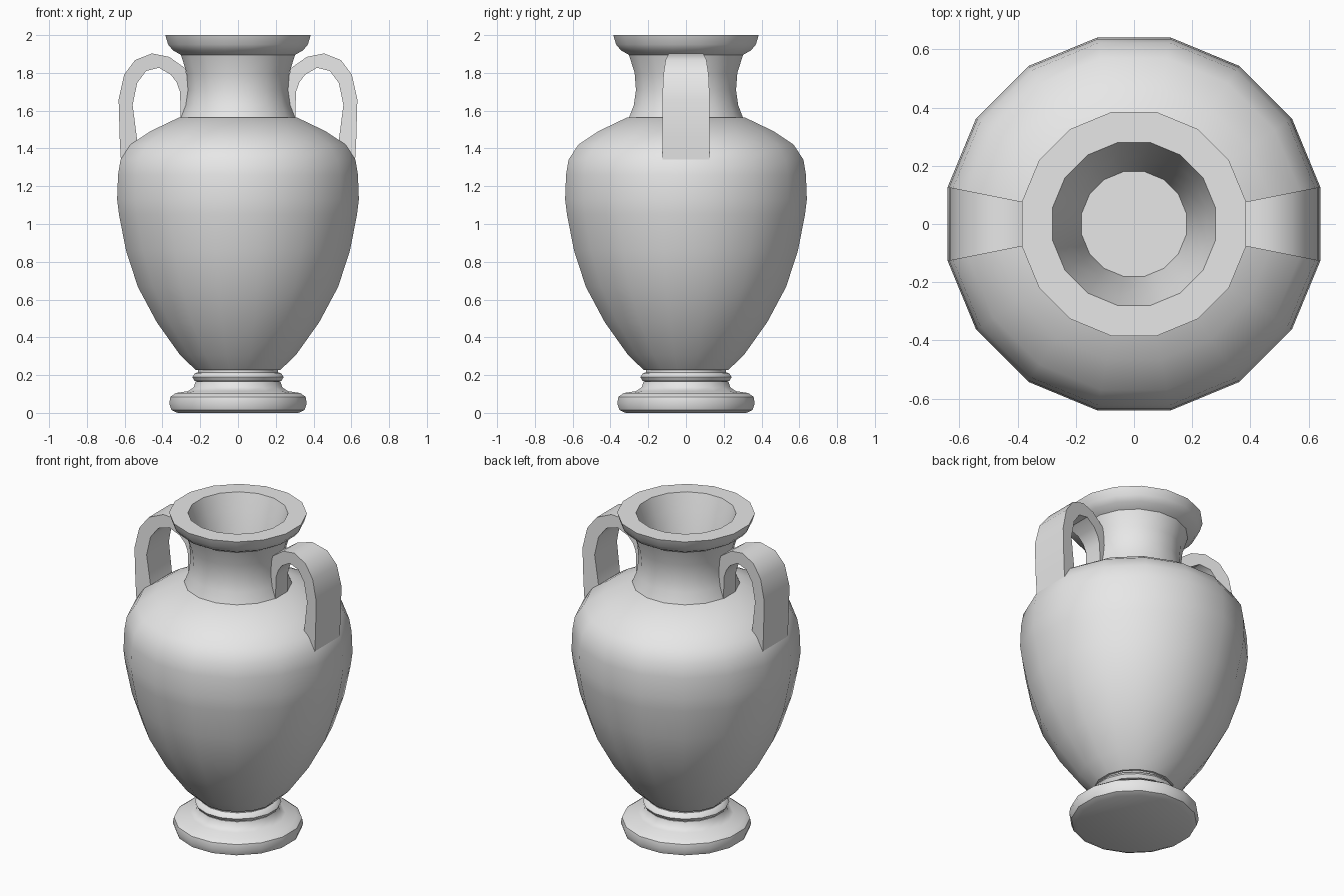
import bpy
import bmesh
from math import pi, cos, sin, tan, radians

SIDES = 16
HALF = pi / SIDES

old = bpy.data.objects.get("Cube")
if old:
    bpy.data.objects.remove(old, do_unlink=True)

clay = bpy.data.materials.new("plain_grey_clay")
clay.use_nodes = True
grey = (0.8, 0.8, 0.8, 1)
clay.diffuse_color = grey
clay.node_tree.nodes["Principled BSDF"].inputs["Base Color"].default_value = grey


def finish(bm, name, angle):
    """Turn a bmesh into a shaded object."""
    bmesh.ops.recalc_face_normals(bm, faces=bm.faces)
    mesh = bpy.data.meshes.new(name)
    bm.to_mesh(mesh)
    bm.free()
    mesh.materials.append(clay)
    obj = bpy.data.objects.new(name, mesh)
    bpy.context.collection.objects.link(obj)
    bpy.ops.object.select_all(action='DESELECT')
    obj.select_set(True)
    bpy.context.view_layer.objects.active = obj
    bpy.ops.object.shade_smooth_by_angle(angle=radians(angle))
    return obj


def lathe(name, profile, angle=40):
    """Revolve (half width, z) points, with a flat side facing each axis."""
    bm = bmesh.new()
    rings = []
    for width, z in profile:
        r = width / cos(HALF)
        rings.append([bm.verts.new((r * cos(HALF * (2 * i + 1)),
                                    r * sin(HALF * (2 * i + 1)), z))
                      for i in range(SIDES)])
    for low, high in zip(rings, rings[1:]):
        for i in range(SIDES):
            j = (i + 1) % SIDES
            bm.faces.new((low[i], low[j], high[j], high[i]))
    bm.faces.new(rings[0])
    bm.faces.new(rings[-1])
    return finish(bm, name, angle)


def handle(name, side, outer, inner):
    """Sweep a strap whose width follows one radial sector of the vase."""
    bm = bmesh.new()
    loops = []
    for (xo, zo), (xi, zi) in zip(outer, inner):
        loops.append([bm.verts.new((side * x, s * x * tan(HALF), z))
                      for x, z, s in ((xo, zo, -1), (xo, zo, 1),
                                      (xi, zi, 1), (xi, zi, -1))])
    for a, b in zip(loops, loops[1:]):
        for i in range(4):
            j = (i + 1) % 4
            bm.faces.new((a[i], a[j], b[j], b[i]))
    bm.faces.new(loops[0])
    bm.faces.new(loops[-1])
    return finish(bm, name, 40)


# Rounded foot with a waist and a thin collar
lathe("foot", [(0.32, 0), (0.352, 0.015), (0.364, 0.05), (0.358, 0.085),
               (0.33, 0.105), (0.265, 0.115), (0.235, 0.135),
               (0.225, 0.165), (0.21, 0.17)])
lathe("foot_collar", [(0.21, 0.165), (0.23, 0.17), (0.242, 0.19),
                      (0.23, 0.208), (0.212, 0.215), (0.212, 0.235)])

# Swelling body with a rounded shoulder
lathe("body", [(0.225, 0.228), (0.307, 0.307), (0.43, 0.48), (0.53, 0.667),
               (0.593, 0.86), (0.63, 1.05), (0.64, 1.13), (0.635, 1.26),
               (0.622, 1.34), (0.57, 1.42), (0.466, 1.49), (0.31, 1.565)])

# Waisted neck, flaring rim and the hollow mouth
lathe("neck_and_rim", [(0.305, 1.555), (0.276, 1.63), (0.265, 1.71),
                       (0.272, 1.8), (0.302, 1.895), (0.345, 1.92),
                       (0.37, 1.95), (0.385, 2.0), (0.28, 2.0),
                       (0.25, 1.9), (0.21, 1.75), (0.18, 1.6)])

# Strap handles from shoulder to neck
outer = [(0.618, 1.3), (0.626, 1.45), (0.632, 1.66), (0.603, 1.79),
         (0.545, 1.868), (0.455, 1.903), (0.365, 1.885), (0.28, 1.825),
         (0.25, 1.7), (0.25, 1.55)]
inner = [(0.5, 1.36), (0.534, 1.445), (0.558, 1.63), (0.534, 1.746),
         (0.487, 1.81), (0.418, 1.827), (0.355, 1.79), (0.325, 1.75),
         (0.307, 1.7), (0.303, 1.55)]
for name, side in (("left_handle", 1), ("right_handle", -1)):
    handle(name, side, outer, inner)
